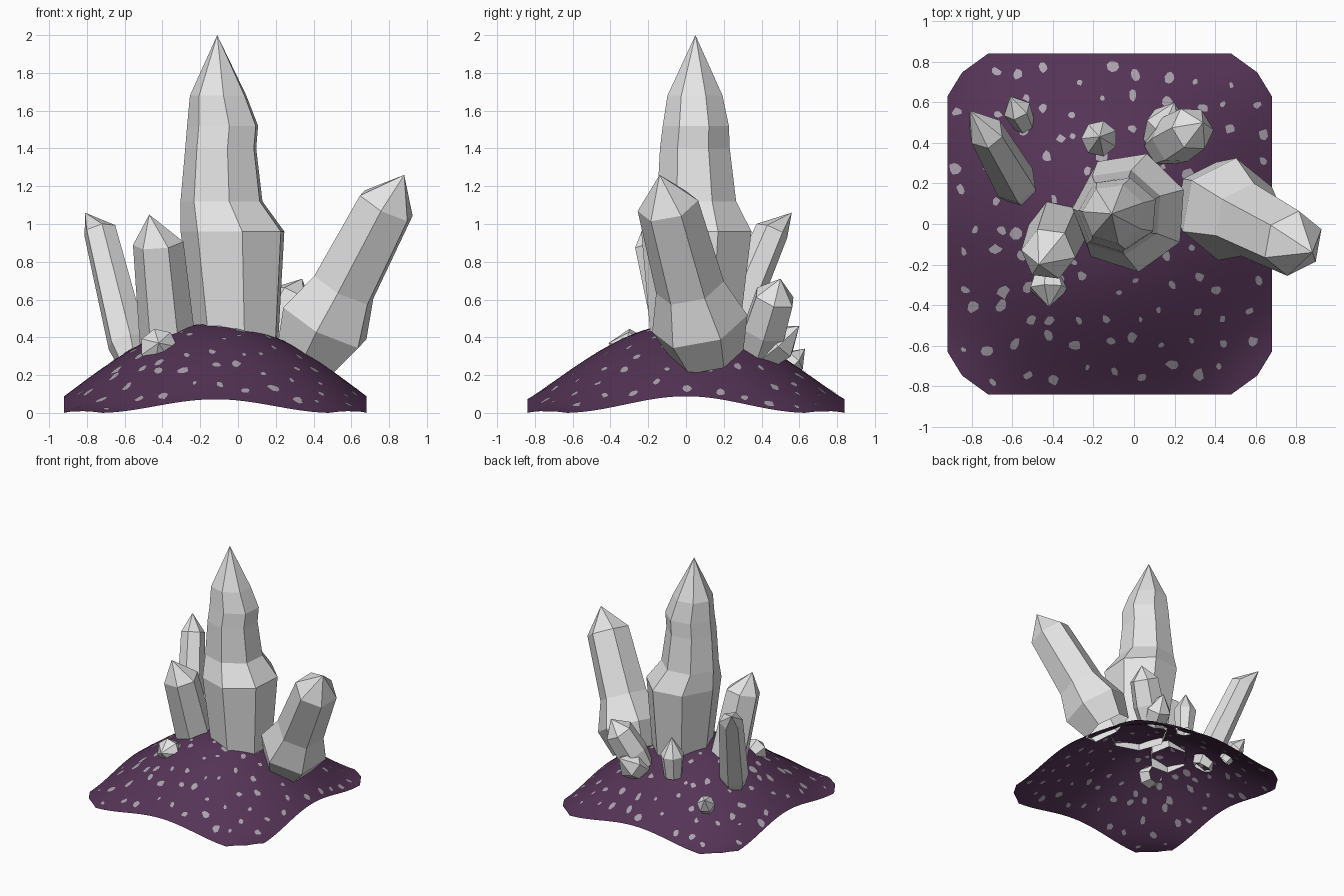
import bpy, bmesh, random
from math import cos, sin, pi, tau, radians
from mathutils import Vector

random.seed(4)
cube = bpy.data.objects.get("Cube")
if cube:
    bpy.data.objects.remove(cube, do_unlink=True)


def material(name, color):
    mat = bpy.data.materials.new(name)
    mat.use_nodes = True
    mat.diffuse_color = (*color, 1)
    bsdf = next(n for n in mat.node_tree.nodes if n.type == 'BSDF_PRINCIPLED')
    bsdf.inputs["Base Color"].default_value = (*color, 1)
    return mat


CRYSTAL = material("pale grey crystal", (0.78, 0.78, 0.78))
ROCK = material("dark purple rock", (0.09, 0.034, 0.093))
SPECK = material("grey speck", (0.4, 0.36, 0.42))
CENTRE_X, HALF_X, HALF_Y = -0.12, 0.8, 0.84


def finish(name, bm, mat, smooth=False):
    mesh = bpy.data.meshes.new(name)
    bm.to_mesh(mesh)
    bm.free()
    mesh.materials.append(mat)
    mesh.polygons.foreach_set("use_smooth", [smooth] * len(mesh.polygons))
    obj = bpy.data.objects.new(name, mesh)
    bpy.context.collection.objects.link(obj)
    return obj


def on_mound(u, v, lift=0.0):
    """Place a point given in -1..1 across the mound on its curved sheet."""
    hill = 0.395 * cos(pi * u / 2) * max(0, cos(pi * v / 2)) ** 1.08
    flare = (1 + cos(pi * min(1, abs(u * v) / 0.78))) / 2
    edge = (0.08 + 0.008 * (u * u - v * v)) * flare
    return Vector((CENTRE_X + u * HALF_X, v * HALF_Y, hill + edge + lift))


def mound():
    bm = bmesh.new()
    bmesh.ops.create_grid(bm, x_segments=44, y_segments=44, size=1)
    # trim each corner with two bevel cuts
    a, b, c = Vector((1, 0.75, 0)), Vector((0.91, 0.89, 0)), Vector((0.75, 1, 0))
    for sx in (-1, 1):
        for sy in (-1, 1):
            for p, q in ((a, b), (b, c)):
                d = q - p
                bmesh.ops.bisect_plane(
                    bm, geom=bm.verts[:] + bm.edges[:] + bm.faces[:],
                    plane_co=(p.x * sx, p.y * sy, 0),
                    plane_no=(d.y * sx, -d.x * sy, 0), clear_outer=True)
    for v in bm.verts:
        v.co = on_mound(v.co.x, v.co.y)
    finish("rock_mound", bm, ROCK, True)


def specks():
    """Irregular thin patches scattered over both sides of the sheet."""
    bm = bmesh.new()
    n = 11
    for i in range(n):
        for j in range(n):
            u = ((i + 0.5 + random.uniform(-0.33, 0.33)) * 2 / n - 1) * 0.98
            v = ((j + 0.5 + random.uniform(-0.33, 0.33)) * 2 / n - 1) * 0.96
            if abs(u) + abs(v) > 1.65:
                continue
            size = random.uniform(0.018, 0.042)
            stretch, turn = random.uniform(0.6, 1), random.uniform(0, tau)
            rim = []
            for k in range(8):
                t = k * tau / 8
                r = size * random.uniform(0.7, 1.15)
                x, y = r * cos(t), r * stretch * sin(t)
                rim.append((min(0.995, max(-0.995, u + x * cos(turn) - y * sin(turn))),
                            min(0.995, max(-0.995, v + x * sin(turn) + y * cos(turn)))))
            for lift in (0.004, -0.004):
                hub = bm.verts.new(on_mound(u, v, lift))
                ring = [bm.verts.new(on_mound(*p, lift)) for p in rim]
                for k in range(8):
                    tri = [hub, ring[k], ring[(k + 1) % 8]]
                    bm.faces.new(tri if lift > 0 else tri[::-1])
    finish("rock_specks", bm, SPECK, True)


def loft(name, rings, tip):
    """Skin rings of points, open at the foot, closed to a point at the tip."""
    bm = bmesh.new()
    loops = [[bm.verts.new(p) for p in ring] for ring in rings]
    apex = bm.verts.new(tip)
    n = len(loops[0])
    for k in range(n):
        m = (k + 1) % n
        for low, high in zip(loops, loops[1:]):
            bm.faces.new((low[k], low[m], high[m], high[k]))
        bm.faces.new((loops[-1][k], loops[-1][m], apex))
    finish(name, bm, CRYSTAL)


def crystal(name, foot, end, profile, sides=6, turn=0, apex=None):
    """Straight crystal: profile pairs are (fraction along axis, radius)."""
    foot, end = Vector(foot), Vector(end)
    rot = (end - foot).to_track_quat('Z', 'Y')
    angles = [radians(turn) + k * tau / sides for k in range(sides)]
    rings = [[foot.lerp(end, t) + rot @ Vector((r * cos(a), r * sin(a), 0))
              for a in angles] for t, r in profile]
    loft(name, rings, apex or end)


mound()
specks()

# Tall main crystal: stacked seven-sided rings (x, y, z, x radius, y radius)
stack = ((0, 0.05, 0.4, 0.23, 0.24), (-0.02, 0.06, 0.96, 0.285, 0.3),
         (-0.08, 0.06, 1.12, 0.225, 0.215),
         (-0.085, 0.05, 1.4, 0.195, 0.19), (-0.075, 0.055, 1.52, 0.195, 0.18),
         (-0.1, 0.05, 1.68, 0.155, 0.15))
heading = [radians(-30) + k * tau / 7 for k in range(7)]
loft("main_crystal",
     [[(x + rx * cos(a), y + ry * sin(a), z) for a in heading]
      for x, y, z, rx, ry in stack], (-0.11, 0.05, 2))

# Large leaning crystal with a collar
crystal("right_crystal", (0.37, 0.12, 0.3), (0.87, -0.14, 1.26),
        ((0, 0.19), (0.18, 0.26), (0.38, 0.185), (0.83, 0.165)), turn=20,
        apex=(0.88, -0.14, 1.26))

# Medium crystals
crystal("left_crystal", (-0.56, 0.16, 0.27), (-0.74, 0.47, 1),
        ((0, 0.08), (0.14, 0.11), (0.95, 0.09)), turn=10,
        apex=(-0.81, 0.56, 1.06))
crystal("front_left_crystal", (-0.37, -0.02, 0.35), (-0.44, -0.19, 1.08),
        ((0, 0.15), (0.75, 0.135)), turn=15, apex=(-0.47, -0.2, 1.05))
crystal("back_right_crystal", (0.14, 0.38, 0.32), (0.34, 0.5, 0.71),
        ((0, 0.1), (0.3, 0.125), (0.75, 0.115)))
crystal("back_right_stub", (0.13, 0.4, 0.3), (0.2, 0.6, 0.46),
        ((0, 0.09), (0.5, 0.105)), turn=20)

# Small crystals
crystal("back_crystal", (-0.17, 0.41, 0.34), (-0.17, 0.43, 0.67),
        ((0, 0.07), (0.55, 0.09)), 7)
crystal("back_left_crystal", (-0.53, 0.47, 0.18), (-0.61, 0.63, 0.34),
        ((0, 0.05), (0.6, 0.07)))
crystal("front_small_crystal", (-0.42, -0.23, 0.33), (-0.42, -0.41, 0.37),
        ((0, 0.07), (0.5, 0.1)), 7)
